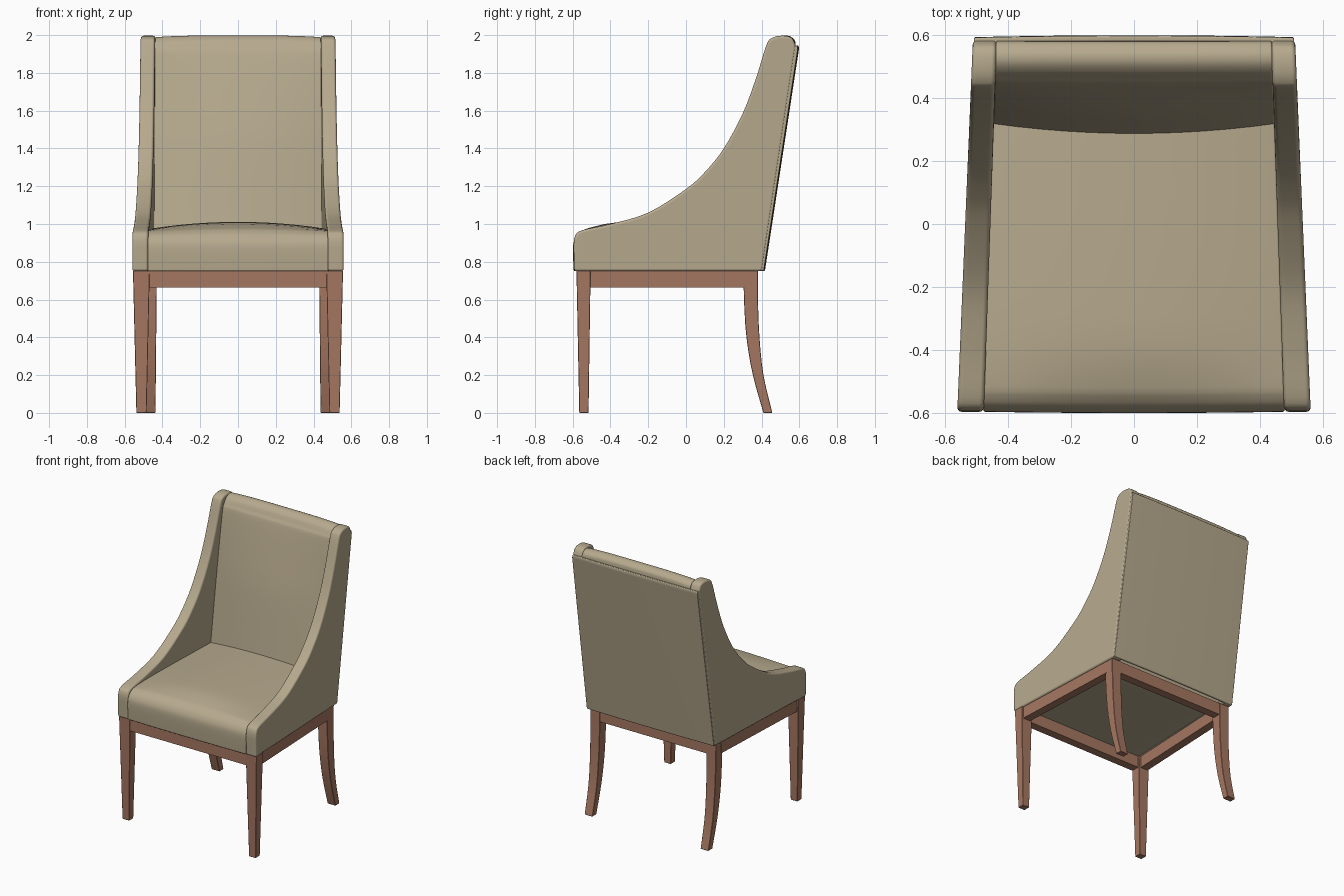
import bpy, bmesh, math

if "Cube" in bpy.data.objects:
    bpy.data.objects.remove(bpy.data.objects["Cube"])


def material(name, rgb):
    m = bpy.data.materials.new(name)
    m.diffuse_color = (*rgb, 1)
    m.use_nodes = True
    m.node_tree.nodes["Principled BSDF"].inputs["Base Color"].default_value = m.diffuse_color
    return m


fabric = material("beige fabric", (0.47, 0.40, 0.27))
wood = material("brown wood", (0.38, 0.185, 0.12))


def spline(pts, n=5):
    """Smooth open curve through the points."""
    out = []
    for i in range(len(pts) - 1):
        a, b, c, d = (pts[max(i - 1, 0)], pts[i], pts[i + 1], pts[min(i + 2, len(pts) - 1)])
        for k in range(n):
            t = k / n
            out.append(tuple(0.5 * (2 * q + (r - p) * t + (2 * p - 5 * q + 4 * r - s) * t * t
                                    + (3 * q - p - 3 * r + s) * t ** 3)
                             for p, q, r, s in zip(a, b, c, d)))
    return out + [pts[-1]]


def loft(name, profile, ts, place, mat, bevel=0.0, mirror=False, segments=3):
    """Sweep a closed (y, z) profile across x; place(t, y, z) gives each point."""
    bm = bmesh.new()
    rings = [[bm.verts.new(place(t, y, z)) for y, z in profile] for t in ts]
    n = len(profile)
    for r, s in zip(rings, rings[1:]):
        for i in range(n):
            bm.faces.new((r[i], r[(i + 1) % n], s[(i + 1) % n], s[i]))
    bm.faces.new(rings[0])
    bm.faces.new(rings[-1][::-1])
    bmesh.ops.recalc_face_normals(bm, faces=bm.faces)
    me = bpy.data.meshes.new(name)
    bm.to_mesh(me)
    bm.free()
    me.materials.append(mat)
    ob = bpy.data.objects.new(name, me)
    bpy.context.collection.objects.link(ob)
    if bevel:
        b = ob.modifiers.new("bevel", 'BEVEL')
        b.width, b.segments = bevel, segments
        b.limit_method, b.angle_limit = 'ANGLE', math.radians(40)
    if mirror:
        m = ob.modifiers.new("mirror", 'MIRROR')
        m.use_mirror_merge = False
    bpy.ops.object.select_all(action='DESELECT')
    ob.select_set(True)
    bpy.context.view_layer.objects.active = ob
    bpy.ops.object.convert(target='MESH')
    bpy.ops.object.shade_smooth_by_angle(angle=math.radians(38))
    w = ob.modifiers.new("weighted normals", 'WEIGHTED_NORMAL')
    w.keep_sharp = True
    return ob


def outer(y):
    return 0.535 - 0.042 * y


def inner(y):
    return 0.455 - 0.035 * y


steps = [i / 6 - 1 for i in range(13)]

# Sloping side panels
arm = spline([(-0.595, 0.88), (-0.588, 0.935), (-0.55, 0.967), (-0.4, 1.0), (-0.2, 1.06),
              (0, 1.185), (0.1, 1.275), (0.2, 1.4), (0.3, 1.585), (0.37, 1.77),
              (0.425, 1.945), (0.455, 1.985), (0.51, 1.997), (0.56, 1.985), (0.582, 1.94)], 4)
loft("side_panel", [(-0.592, 0.75)] + arm + [(0.404, 0.75)], (0, 1),
     lambda t, y, z: (inner(y) + t * (outer(y) - inner(y)), y, z), fabric, 0.014, True, 4)

# Crowned seat cushion with rolled front
seat = spline([(-0.59, 0.75), (-0.595, 0.87), (-0.583, 0.92), (-0.55, 0.952),
               (-0.48, 0.967), (-0.2, 0.975), (0.36, 0.975)], 4) + [(0.36, 0.75)]


def seat_place(t, y, z):
    lift = 0.036 * (1 - t * t) * max(0, min(1, (z - 0.9) / 0.07)) * min(1, (y + 0.6) / 0.2)
    return (t * (inner(y) + 0.002), y - 0.004 * (1 - t * t) * (y < -0.5), z + lift)


loft("seat", seat, steps, seat_place, fabric, 0.006)

# Crowned back cushion with rolled top
back = spline([(0.30, 0.85), (0.32, 0.99), (0.375, 1.4), (0.44, 1.85), (0.463, 1.935),
               (0.50, 1.98), (0.54, 1.988), (0.575, 1.965), (0.582, 1.92)], 5) + [(0.415, 0.85)]


def back_place(t, y, z):
    front = y < 0.34 + 0.165 * (z - 0.85)
    bulge = 0.036 * (1 - t * t) * max(0, min(1, (1.97 - z) / 0.5)) * front
    crown = 0.009 * (1 - t ** 4) * (z > 1.95)
    return (t * (inner(y) + 0.002), y - bulge, z + crown)


loft("back_cushion", back, steps, back_place, fabric, 0.006)

# Outer back panel
loft("back_panel", [(0.394, 0.752), (0.412, 0.752), (0.592, 1.925), (0.59, 1.945), (0.572, 1.945)],
     steps, lambda t, y, z: (t * (outer(y) - 0.003), y + 0.006 * (1 - t * t), z), fabric, 0.005)

# Tapered front legs
loft("front_leg", [(-0.58, 0.752), (-0.505, 0.752), (-0.516, 0), (-0.565, 0)], (0, 1),
     lambda t, y, z: ((0.484 - 0.022 * z) + t * (0.054 + 0.046 * z), y, z),
     wood, 0.002, True, 1)

# Curved back legs
leg_front = spline([(0.305, 0.752), (0.307, 0.6), (0.32, 0.4), (0.354, 0.2), (0.41, 0)], 3)
leg_rear = spline([(0.457, 0), (0.41, 0.2), (0.389, 0.4), (0.381, 0.6), (0.38, 0.752)], 3)
loft("back_leg", leg_front + leg_rear, (0, 1),
     lambda t, y, z: ((0.437 - 0.01 * z) + t * (0.063 + 0.022 * z), y, z),
     wood, 0.002, True, 1)

# Rails of the wooden base
loft("side_rail", [(-0.52, 0.665), (0.32, 0.665), (0.32, 0.752), (-0.52, 0.752)], (0, 1),
     lambda t, y, z: (outer(y) - 0.012 - 0.06 * t, y, z), wood, 0, True)
for name, y0, half in (("front_rail", -0.576, 0.5), ("back_rail", 0.317, 0.47)):
    loft(name, [(y0, 0.665), (y0 + 0.06, 0.665), (y0 + 0.06, 0.752), (y0, 0.752)], (-1, 1),
         lambda t, y, z: (t * half, y, z), wood)
